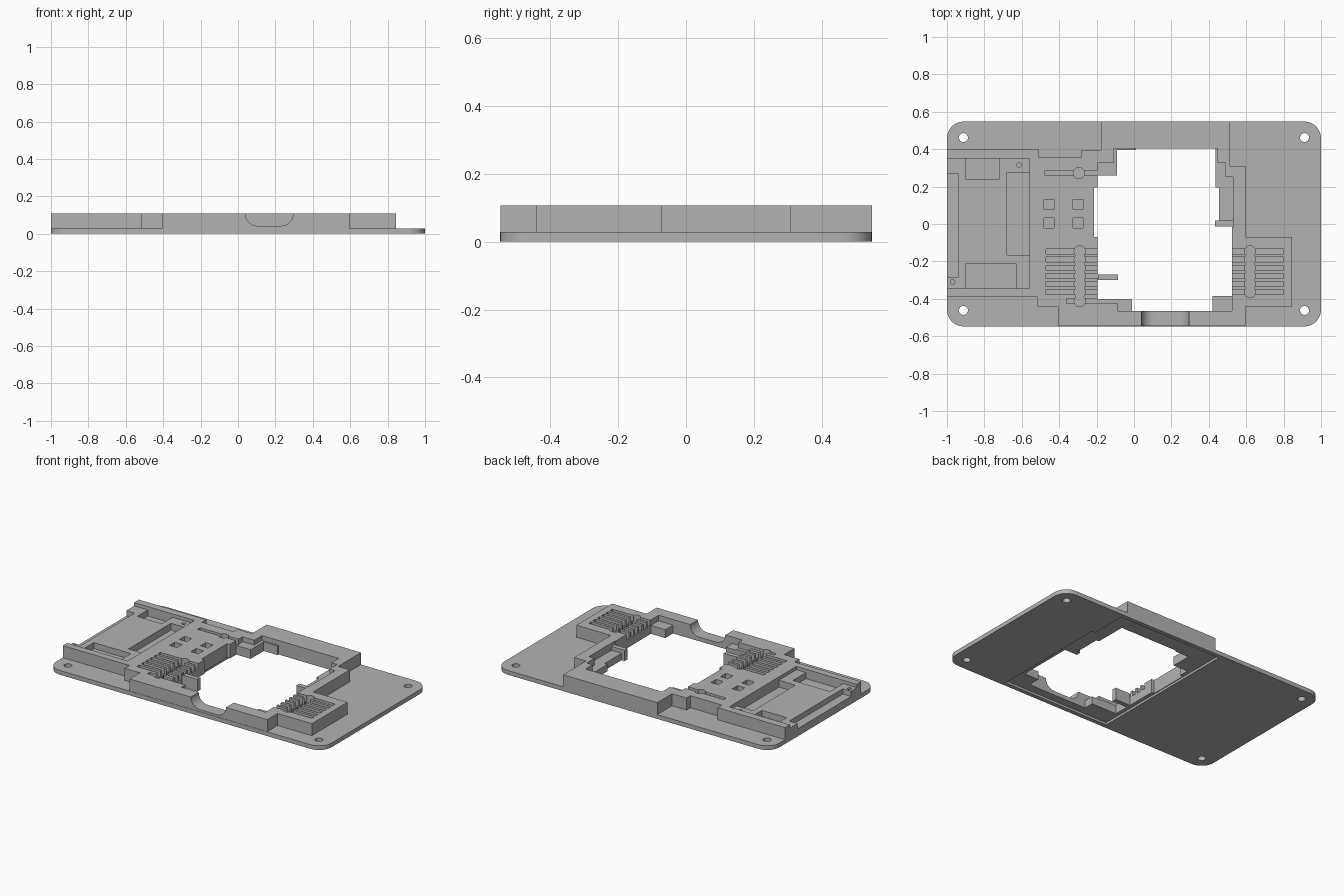
import bpy
import bmesh
import math

cube = bpy.data.objects.get("Cube")
if cube:
    bpy.data.objects.remove(cube, do_unlink=True)

grey = bpy.data.materials.new("plain_grey")
grey.use_nodes = True
GREY = (0.45, 0.45, 0.45, 1)
grey.diffuse_color = GREY
grey.node_tree.nodes["Principled BSDF"].inputs["Base Color"].default_value = GREY

PLATE_TOP, TOP = 0.028, 0.107


def prism(name, outline, low, high):
    """Extrude a flat outline from one height to another."""
    bm = bmesh.new()
    face = bm.faces.new([bm.verts.new((x, y, low)) for x, y in outline])
    up = bmesh.ops.extrude_face_region(bm, geom=[face])["geom"]
    verts = [v for v in up if isinstance(v, bmesh.types.BMVert)]
    bmesh.ops.translate(bm, verts=verts, vec=(0, 0, high - low))
    bmesh.ops.recalc_face_normals(bm, faces=bm.faces)
    mesh = bpy.data.meshes.new(name)
    bm.to_mesh(mesh)
    bm.free()
    mesh.materials.append(grey)
    obj = bpy.data.objects.new(name, mesh)
    bpy.context.collection.objects.link(obj)
    return obj


def rect(x0, x1, y0, y1):
    return [(x0, y0), (x1, y0), (x1, y1), (x0, y1)]


def arc(x, y, r, start, end, n):
    return [(x + r * math.cos(math.radians(start + (end - start) * i / n)),
             y + r * math.sin(math.radians(start + (end - start) * i / n)))
            for i in range(n + 1)]


def circle(x, y, r):
    return arc(x, y, r, 0, 345, 23)


def cut(target, cutter):
    """Subtract the cutter from the target and discard it."""
    cutter.hide_render = True
    mod = target.modifiers.new("cut", "BOOLEAN")
    mod.operation = "DIFFERENCE"
    mod.solver = "EXACT"
    mod.object = cutter
    bpy.context.view_layer.objects.active = target
    bpy.ops.object.modifier_apply(modifier=mod.name)
    bpy.data.objects.remove(cutter, do_unlink=True)


def carve(target, outline, low, high=0.2):
    cut(target, prism("cutter", outline, low, high))


# Base plate with rounded corners and four screw holes
R = 0.09
corners = [(1, 1, 0), (-1, 1, 90), (-1, -1, 180), (1, -1, 270)]
outline = []
for sx, sy, a in corners:
    outline += arc(sx * (1 - R), sy * (0.548 - R), R, a, a + 90, 8)
plate = prism("base_plate", outline, 0, PLATE_TOP)
for sx, sy, a in corners:
    carve(plate, circle(sx * 0.912, sy * 0.462, 0.024), -0.1)

# Shallow recess on the underside
carve(plate, [(-0.22, -0.52), (0.56, -0.52), (0.56, 0.28), (0.535, 0.28),
              (0.535, 0.52), (-0.22, 0.52)], -0.1, 0.015)

# Raised stepped frame
frame = prism("raised_frame", [
    (-1, 0.4), (-0.51, 0.4), (-0.51, 0.355), (-0.28, 0.355), (-0.28, 0.395),
    (-0.175, 0.395), (-0.175, 0.548), (0.51, 0.548), (0.51, 0.31), (0.595, 0.31),
    (0.595, -0.07), (0.845, -0.07), (0.845, -0.44), (0.595, -0.44),
    (0.595, -0.546), (-0.405, -0.546), (-0.405, -0.44), (-0.515, -0.44),
    (-0.515, -0.39), (-1, -0.39)], PLATE_TOP, TOP)

# Stepped central opening through plate and frame, with a small tab on its right
opening = [
    (-0.09, 0.395), (0.01, 0.395), (0.01, 0.405), (0.435, 0.405), (0.435, 0.195),
    (0.455, 0.195), (0.455, 0.018), (0.433, 0.018), (0.433, -0.013),
    (0.525, -0.013), (0.525, -0.385), (0.42, -0.385), (0.42, -0.465),
    (-0.01, -0.465), (-0.01, -0.4), (-0.195, -0.4), (-0.195, -0.3),
    (-0.085, -0.3), (-0.085, -0.27), (-0.195, -0.27), (-0.195, -0.07),
    (-0.215, -0.07), (-0.215, 0.195), (-0.195, 0.195), (-0.195, 0.26),
    (-0.09, 0.26)]
for part in (plate, frame):
    carve(part, opening, -0.1)

# Lower ledges around the opening
for box, z in [((-0.195, -0.08, 0.25, 0.325), 0.075),
               ((-0.11, 0.02, 0.32, 0.405), 0.075),
               ((-0.085, 0, -0.465, -0.39), 0.065),
               ((0.41, 0.525, -0.465, -0.375), 0.07),
               ((0.425, 0.53, 0.018, 0.25), 0.06),
               ((0.425, 0.53, -0.02, 0.018), 0.085),
               ((0.425, 0.49, 0.25, 0.33), 0.06),
               ((0.425, 0.447, 0.33, 0.405), 0.06),
               ((-0.194, -0.08, -0.31, -0.26), 0.095)]:
    carve(frame, rect(*box), z)

# Open-ended tray with deeper wells
for box, z in [((-1.05, -0.56, -0.345, 0.35), 0.085),
               ((-1.06, -0.94, -0.285, 0.27), 0.05),
               ((-0.68, -0.56, -0.165, 0.275), 0.04),
               ((-0.9, -0.72, 0.24, 0.35), 0.045),
               ((-0.9, -0.63, -0.345, -0.21), 0.045)]:
    carve(frame, rect(*box), z)
for x, y in [(-0.615, 0.315), (-0.97, -0.31)]:
    carve(frame, circle(x, y, 0.012), 0.06)

# Four square pin sockets
for x in (-0.455, -0.3):
    for y in (0.005, 0.105):
        carve(frame, rect(x - 0.027, x + 0.027, y - 0.027, y + 0.027), 0.05)

# Wire channels with a round well on each
channels = [(-0.475, -0.19, 0.272, -0.295), (-0.36, -0.08, -0.412, -0.29)]
for i in range(6):
    y = -0.147 - 0.0435 * i
    channels += [(-0.47, -0.19, y, -0.29), (0.52, 0.8, y, 0.62)]
for x0, x1, y, well in channels:
    carve(frame, rect(x0, x1, y - 0.013, y + 0.013), 0.07)
    carve(frame, circle(well, y, 0.03), 0.055)

# Rounded cable notch through the front wall
notch = prism("cutter", [(0.04, 0.2), (0.04, 0.107)]
              + arc(0.105, 0.107, 0.065, 180, 270, 8)
              + arc(0.23, 0.107, 0.065, 270, 360, 8) + [(0.295, 0.2)], 0.45, 0.6)
notch.rotation_euler = (math.radians(90), 0, 0)
bpy.context.view_layer.update()
cut(frame, notch)

# Smooth the round walls, keep machined edges sharp
for obj in (plate, frame):
    bpy.ops.object.select_all(action="DESELECT")
    obj.select_set(True)
    bpy.context.view_layer.objects.active = obj
    bpy.ops.object.shade_smooth_by_angle(angle=math.radians(30))
